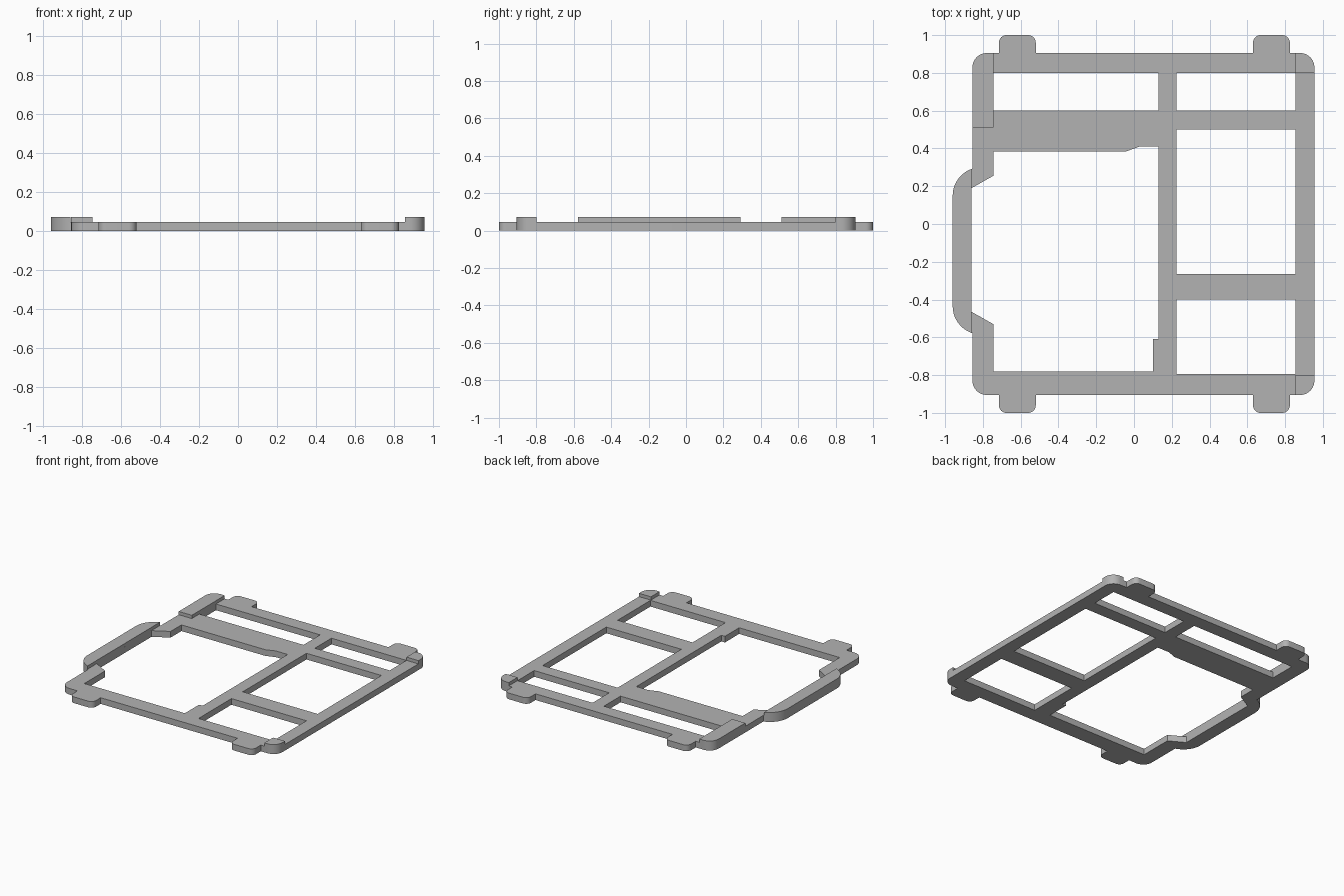
import bpy
import bmesh
from math import cos, sin, radians

cube = bpy.data.objects.get("Cube")
if cube:
    bpy.data.objects.remove(cube, do_unlink=True)

BASE, TOP = 0.047, 0.072                 # plate thickness, pad height
LEFT, RIGHT, EDGE = -0.855, 0.955, 0.905  # body limits
R, TAB_R, BUMP_R = 0.075, 0.04, 0.15

grey = bpy.data.materials.new("plain grey")
grey.use_nodes = True
colour = (0.45, 0.45, 0.45, 1)
grey.diffuse_color = colour
grey.node_tree.nodes["Principled BSDF"].inputs["Base Color"].default_value = colour


def arc(cx, cy, r, a0, a1, steps=10):
    angles = [radians(a0 + (a1 - a0) * i / steps) for i in range(steps + 1)]
    return [(cx + r * cos(a), cy + r * sin(a)) for a in angles]


def flip(points):
    return [(x, -y) for x, y in reversed(points)]


def rect(x0, x1, y0, y1):
    return [(x0, y0), (x1, y0), (x1, y1), (x0, y1)]


def prism(name, loops, z0, z1):
    """Extrude an outline, with any further loops as holes."""
    bm = bmesh.new()
    edges = []
    for loop in loops:
        vs = [bm.verts.new((x, y, z0)) for x, y in loop]
        edges += [bm.edges.new((v, vs[i - 1])) for i, v in enumerate(vs)]
    bmesh.ops.triangle_fill(bm, use_beauty=True, use_dissolve=False, edges=edges, normal=(0, 0, 1))
    ext = bmesh.ops.extrude_face_region(bm, geom=bm.faces[:], use_keep_orig=True)
    moved = [g for g in ext["geom"] if isinstance(g, bmesh.types.BMVert)]
    bmesh.ops.translate(bm, verts=moved, vec=(0, 0, z1 - z0))
    bmesh.ops.recalc_face_normals(bm, faces=bm.faces[:])
    mesh = bpy.data.meshes.new(name)
    bm.to_mesh(mesh)
    bm.free()
    mesh.materials.append(grey)
    obj = bpy.data.objects.new(name, mesh)
    bpy.context.collection.objects.link(obj)
    bpy.ops.object.select_all(action="DESELECT")
    obj.select_set(True)
    bpy.context.view_layer.objects.active = obj
    bpy.ops.object.shade_smooth_by_angle(angle=radians(30))
    return obj


def tab(x0, x1):
    y = -1 + TAB_R
    return ([(x0, -EDGE)] + arc(x0 + TAB_R, y, TAB_R, 180, 270)
            + arc(x1 - TAB_R, y, TAB_R, 270, 360) + [(x1, -EDGE)])


# Outer outline: front edge with tabs, its mirror at the back, side bulge
left_corner = arc(LEFT + R, R - EDGE, R, 180, 270)
right_corner = arc(RIGHT - R, R - EDGE, R, 270, 360)
front = left_corner + tab(-0.715, -0.52) + tab(0.63, 0.825) + right_corner
bulge = (arc(-0.81, 0.15, BUMP_R, 109.5, 180)
         + arc(-0.81, -0.435, BUMP_R, 180, 250.5))
outline = front + flip(front) + [(LEFT, 0.293)] + bulge + [(LEFT, -0.578)]

# Openings
main_opening = [(-0.745, 0.385), (-0.745, 0.255), (-0.86, 0.19), (-0.86, -0.465),
                (-0.745, -0.53), (-0.745, -0.78), (0.1, -0.78), (0.1, -0.61),
                (0.13, -0.61), (0.13, 0.41), (0.03, 0.41), (-0.04, 0.385)]
openings = [main_opening, rect(-0.745, 0.13, 0.6, 0.8)]
for y0, y1 in ((0.6, 0.8), (-0.265, 0.5), (-0.795, -0.4)):
    openings.append(rect(0.225, 0.855, y0, y1))
prism("frame_plate", [outline] + openings, 0, BASE)

# Raised pads on the rim
prism("bulge_pad", [bulge], BASE, TOP)
front_pad = right_corner + [(RIGHT, -0.8), (0.855, -0.8), (0.855, -EDGE)]
prism("front_corner_pad", [front_pad], BASE, TOP)
prism("back_corner_pad", [flip(front_pad)], BASE, TOP)
back_pad = flip(left_corner) + [(LEFT, 0.51), (-0.745, 0.51), (-0.745, EDGE)]
prism("back_side_pad", [back_pad], BASE, TOP)
